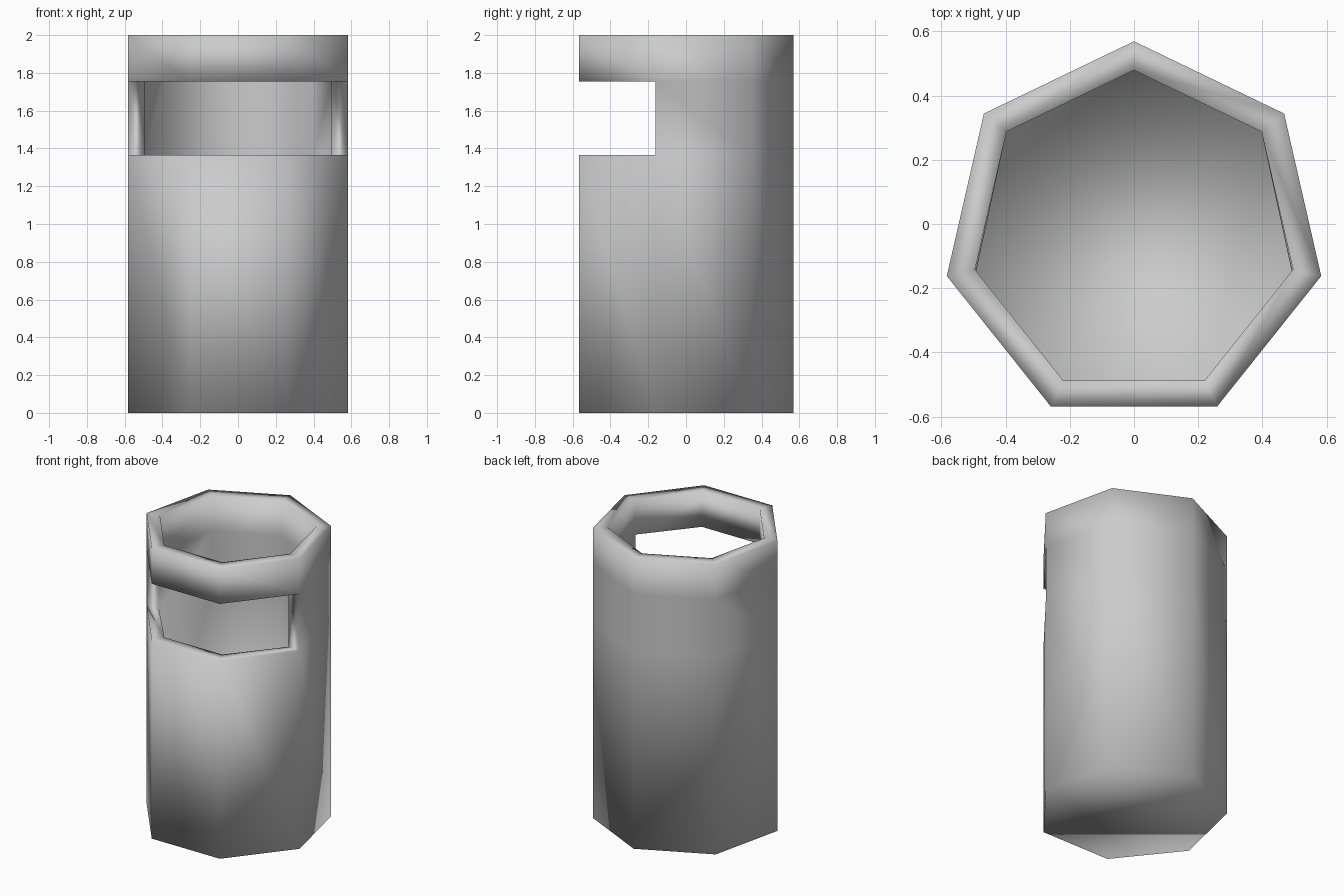
import bpy, bmesh
from math import sin, cos, tau

if "Cube" in bpy.data.objects:
    bpy.data.objects.remove(bpy.data.objects["Cube"])

SIDES, RADIUS, CENTRE_Y = 7, 0.598, -0.029
LEVELS = [0.0, 1.365, 1.755, 2.0]   # base, slot sill, slot top, rim

# Seven-sided outer skin with a closed bottom
bm = bmesh.new()
rings = []
for z in LEVELS:
    rings.append([bm.verts.new((RADIUS * sin(tau * i / SIDES),
                                RADIUS * cos(tau * i / SIDES) + CENTRE_Y, z))
                  for i in range(SIDES)])
bm.faces.new(rings[0])

# Walls, leaving the three front panels open for the slot
for level in range(len(LEVELS) - 1):
    for i in range(SIDES):
        if level == 1 and i in (2, 3, 4):
            continue
        j = (i + 1) % SIDES
        lo, hi = rings[level], rings[level + 1]
        bm.faces.new((lo[i], lo[j], hi[j], hi[i]))
bmesh.ops.recalc_face_normals(bm, faces=bm.faces[:])
bottom = min(bm.faces, key=lambda f: f.calc_center_median().z)
if bottom.normal.z > 0:
    bmesh.ops.reverse_faces(bm, faces=bm.faces[:])
for f in bm.faces:
    f.smooth = True

mesh = bpy.data.meshes.new("bin_body")
bm.to_mesh(mesh)
bm.free()
body = bpy.data.objects.new("bin_body", mesh)
bpy.context.collection.objects.link(body)

# Wall thickness, grown inwards
shell = body.modifiers.new("wall_thickness", 'SOLIDIFY')
shell.thickness = 0.09
shell.offset = -1
